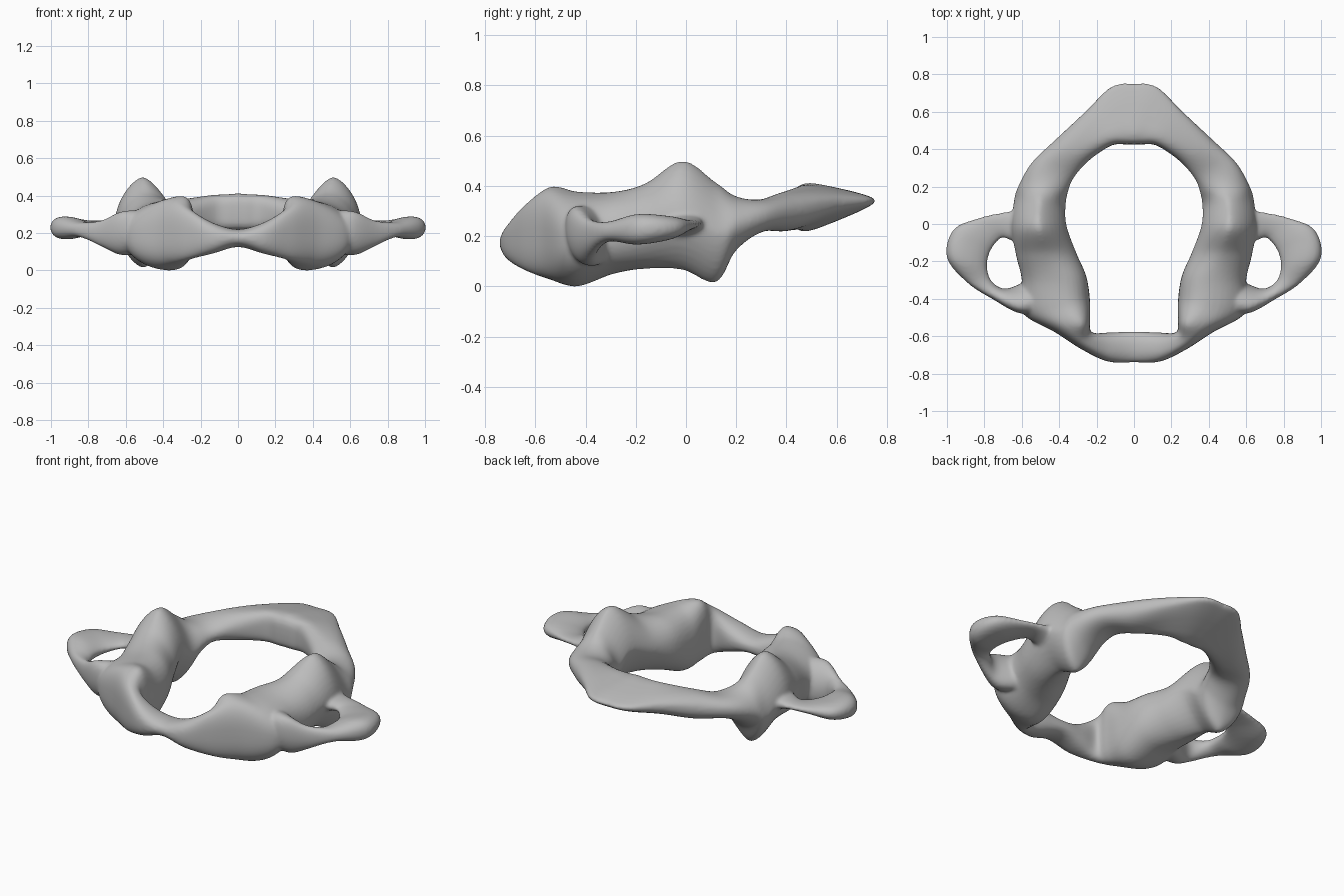
import bpy, bmesh, math
from mathutils import Vector

cube = bpy.data.objects.get("Cube")
if cube:
    bpy.data.objects.remove(cube, do_unlink=True)

# Each station: inner x, y, outer x, y, top inner, top outer,
# bottom inner, bottom outer, squareness of the cross-section
RING = [
    (0, -.575, 0, -.74, .22, .22, .12, .13, 2.2),
    (.13, -.58, .14, -.735, .25, .26, .09, .09, 2.4),
    (.225, -.58, .28, -.67, .32, .33, .06, .06, 2.6),
    (.235, -.52, .42, -.58, .42, .36, .02, .04, 2.7),
    (.235, -.41, .60, -.47, .41, .33, -.03, .04, 2.3),
    (.255, -.28, .60, -.30, .39, .36, .04, .06, 2.2),
    (.31, -.15, .63, -.17, .40, .42, .08, .06, 1.8),
    (.36, -.01, .655, -.02, .49, .51, .07, .06, 1.5),
    (.365, .10, .64, .135, .41, .42, .03, 0, 1.5),
    (.35, .18, .615, .21, .36, .36, .15, .13, 1.8),
    (.32, .25, .545, .33, .34, .35, .22, .21, 2.2),
    (.24, .34, .41, .46, .38, .37, .21, .23, 2.3),
    (.12, .42, .26, .60, .415, .37, .20, .29, 3.2),
    (.04, .425, .12, .735, .425, .36, .19, .32, 3.5),
    (0, .425, 0, .75, .43, .36, .19, .32, 3.5),
]
WING = [
    (.48, -.25, .50, -.48, .30, .34, .08, .12, 2.2),
    (.62, -.325, .62, -.475, .26, .35, .06, .11, 2.2),
    (.70, -.345, .75, -.405, .25, .28, .115, .135, 2.2),
    (.765, -.30, .89, -.315, .255, .26, .18, .175, 2.2),
    (.785, -.22, 1, -.18, .27, .30, .18, .155, 2.2),
    (.765, -.14, .965, -.03, .265, .29, .19, .18, 2.2),
    (.71, -.075, .82, .035, .26, .27, .21, .22, 2.2),
    (.66, -.085, .68, .065, .28, .28, .21, .22, 2.2),
    (.54, -.10, .54, .08, .34, .34, .15, .15, 2.2),
]
SIDES, STEPS = 36, 8


def spline(rows, closed):
    """Smoothly interpolate the stations along the path."""
    n = len(rows)
    pick = lambda i: rows[i % n] if closed else rows[max(0, min(n - 1, i))]
    result = []
    for i in range(n if closed else n - 1):
        quad = [pick(i + k) for k in (-1, 0, 1, 2)]
        for s in range(STEPS):
            t = s / STEPS
            result.append([b + t * (c - a) / 2 + t * t * (a - 2.5 * b + 2 * c - d / 2)
                           + t ** 3 * (3 * (b - c) + d - a) / 2
                           for a, b, c, d in zip(*quad)])
    if not closed:
        result.append(rows[-1])
    return result


def rounded(value, power):
    return math.copysign(abs(value) ** (2 / power), value)


def loft(bm, rows, closed):
    """Skin rounded cross-sections into a solid tube."""
    loops = []
    for ix, iy, ox, oy, ti, to, bi, bo, power in spline(rows, closed):
        loop = []
        for k in range(SIDES):
            angle = math.tau * k / SIDES
            u = (1 + rounded(math.cos(angle), power)) / 2
            v = (1 + rounded(math.sin(angle), power)) / 2
            top, bottom = ti + (to - ti) * u, bi + (bo - bi) * u
            place = Vector((ix, iy, 0)).lerp(Vector((ox, oy, 0)), u)
            place.z = bottom + (top - bottom) * v
            loop.append(bm.verts.new(place))
        loops.append(loop)
    pairs = list(zip(loops, loops[1:]))
    if closed:
        pairs.append((loops[-1], loops[0]))
    else:
        bm.faces.new(loops[0])
        bm.faces.new(loops[-1])
    for a, b in pairs:
        for k in range(SIDES):
            j = (k + 1) % SIDES
            bm.faces.new((a[k], a[j], b[j], b[k]))


def mirrored(row):
    return (-row[0], row[1], -row[2]) + tuple(row[3:])


# Closed ring of the arches and side masses, plus a looped wing on each side
bm = bmesh.new()
loft(bm, RING + [mirrored(r) for r in RING[-2:0:-1]], True)
loft(bm, WING, False)
loft(bm, [mirrored(r) for r in WING], False)
bmesh.ops.recalc_face_normals(bm, faces=bm.faces[:])
mesh = bpy.data.meshes.new("neck_bone_ring")
bm.to_mesh(mesh)
bm.free()
bone = bpy.data.objects.new("neck_bone_ring", mesh)
bpy.context.collection.objects.link(bone)

# Bone colour
grey = bpy.data.materials.new("bone_grey")
grey.use_nodes = True
colour = (.5, .5, .5, 1)
grey.diffuse_color = colour
grey.node_tree.nodes["Principled BSDF"].inputs["Base Color"].default_value = colour
mesh.materials.append(grey)

# Fuse the parts into one skin and soften the joins
fuse = bone.modifiers.new("fuse", "REMESH")
fuse.mode = "VOXEL"
fuse.voxel_size = .01
fuse.use_smooth_shade = True
soften = bone.modifiers.new("soften", "SMOOTH")
soften.factor = .5
soften.iterations = 6
